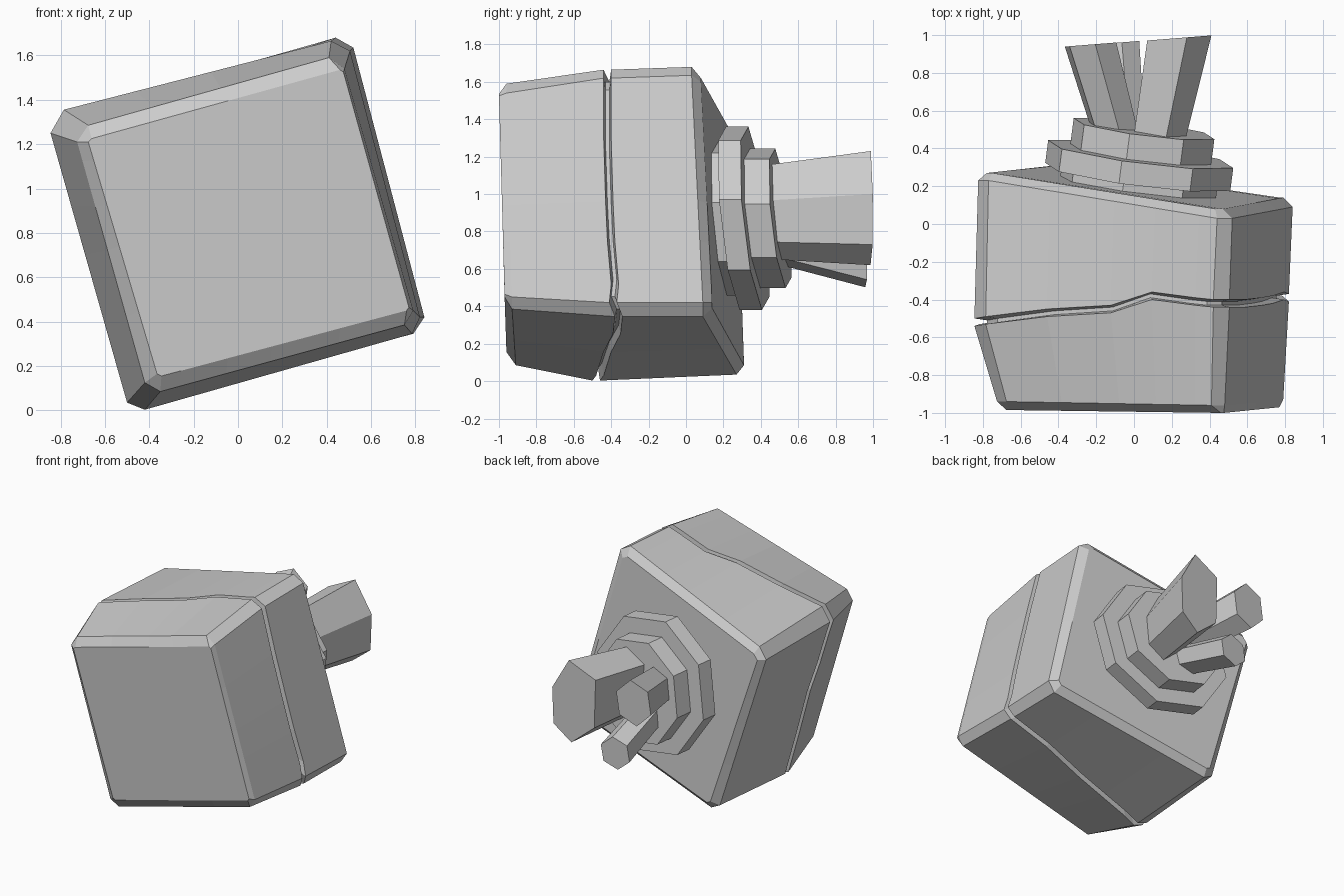
import bpy, bmesh
from math import cos, sin, radians
from mathutils import Vector

if "Cube" in bpy.data.objects:
    bpy.data.objects.remove(bpy.data.objects["Cube"])

FRACTIONS = (0.27, 0.55, 0.73, 0.92)


def loft(name, loops):
    """Bridge equal-sized closed loops and cap both ends."""
    bm = bmesh.new()
    rows = [[bm.verts.new(p) for p in loop] for loop in loops]
    n = len(rows[0])
    for a, b in zip(rows, rows[1:]):
        for i in range(n):
            j = (i + 1) % n
            bm.faces.new((a[i], a[j], b[j], b[i]))
    bm.faces.new(rows[0])
    bm.faces.new(rows[-1])
    bmesh.ops.recalc_face_normals(bm, faces=bm.faces)
    mesh = bpy.data.meshes.new(name)
    bm.to_mesh(mesh)
    bm.free()
    obj = bpy.data.objects.new(name, mesh)
    bpy.context.collection.objects.link(obj)
    return obj


def section(xz, ys):
    """Chamfered square (8 points), long sides subdivided; one y per corner."""
    pts = [Vector((x, ys[((i + 0) // 2)], z)) for i, (x, z) in enumerate(xz)]
    out = []
    for i, p in enumerate(pts):
        out.append(p)
        if i % 2:
            out += [p.lerp(pts[(i + 1) % 8], f) for f in FRACTIONS]
    return out


# corners run: top left, top right, bottom right, bottom left
front_in = [(-.675, 1.21), (-.66, 1.225), (.46, 1.535), (.475, 1.525),
            (.77, .465), (.76, .45), (-.345, .155), (-.365, .165)]
front_out = [(-.725, 1.21), (-.675, 1.285), (.41, 1.59), (.48, 1.54),
             (.79, .45), (.75, .385), (-.35, .085), (-.42, .125)]
middle = [(-.845, 1.25), (-.785, 1.355), (.42, 1.665), (.505, 1.62),
          (.82, .42), (.785, .345), (-.42, .003), (-.5, .035)]
back_out = [(-.825, 1.24), (-.77, 1.325), (.44, 1.68), (.52, 1.635),
            (.84, .42), (.79, .345), (-.40, .035), (-.47, .07)]
back_in = [(-.78, 1.24), (-.75, 1.28), (.43, 1.62), (.47, 1.60),
           (.79, .42), (.77, .39), (-.39, .085), (-.42, .10)]

# jagged depth of the crack around the block
crack = [-.54, -.53, -.49, -.47, -.40, -.43, -.44,
         -.44, -.44, -.43, -.42, -.40, -.41,
         -.38, -.39, -.44, -.46, -.48, -.50,
         -.50, -.50, -.49, -.52, -.53]


def crack_loop(scale, shift):
    return [Vector((p.x * scale, y + shift, .84 + (p.z - .84) * scale))
            for p, y in zip(section(middle, (0, 0, 0, 0)), crack)]


# cracked block
loft("cracked_block", [
    section(front_in, (-.985, -1.0, -.97, -.96)),
    section(front_out, (-.94, -.96, -.93, -.91)),
    crack_loop(1, 0), crack_loop(.92, .01),
    crack_loop(.92, .03), crack_loop(1, .04),
    section(back_out, (.23, .03, .09, .27)),
    section(back_in, (.27, .08, .14, .31))])

# stepped octagonal collar, tilted with the back face
axis = Vector((.13, 1, .10))


def ring(name, cx, radius, y0, y1):
    loops = []
    for y in (y0, y1):
        loop = []
        for k in range(8):
            a = radians(11.5 + 45 * k)
            dx, dz = radius * cos(a), radius * sin(a)
            loop.append((cx + dx + axis.x * (y - y0),
                         y - axis.x * dx - axis.z * dz, .87 + dz))
        loops.append(loop)
    loft(name, loops)


ring("collar_base", .02, .42, .18, .26)
ring("collar_large", .02, .50, .25, .37)
ring("collar_small", .035, .38, .365, .505)


# three splayed six-sided prongs
def prong(name, profile, base, tip, base_scale):
    ends = []
    for (cx, cy, cz), s in ((base, base_scale), (tip, 1)):
        ends.append([(cx + x * s, cy + .08 * x, cz + z * s) for x, z in profile])
    loft(name, ends)


prong("prong_right", [(-.17, .21), (.04, .31), (.17, .08),
                      (.16, -.19), (.02, -.30), (-.16, -.15)],
      (.13, .42, .90), (.24, .985, .92), .82)
hexagon = [(cos(radians(60 * k + 20)), sin(radians(60 * k + 20))) for k in range(6)]
prong("prong_left", [(.145 * x, .17 * z) for x, z in hexagon],
      (-.08, .42, .93), (-.23, .95, 1.03), .85)
prong("prong_lower", [(.12 * x, .12 * z) for x, z in hexagon],
      (-.04, .42, .75), (-.085, .96, .62), .9)
